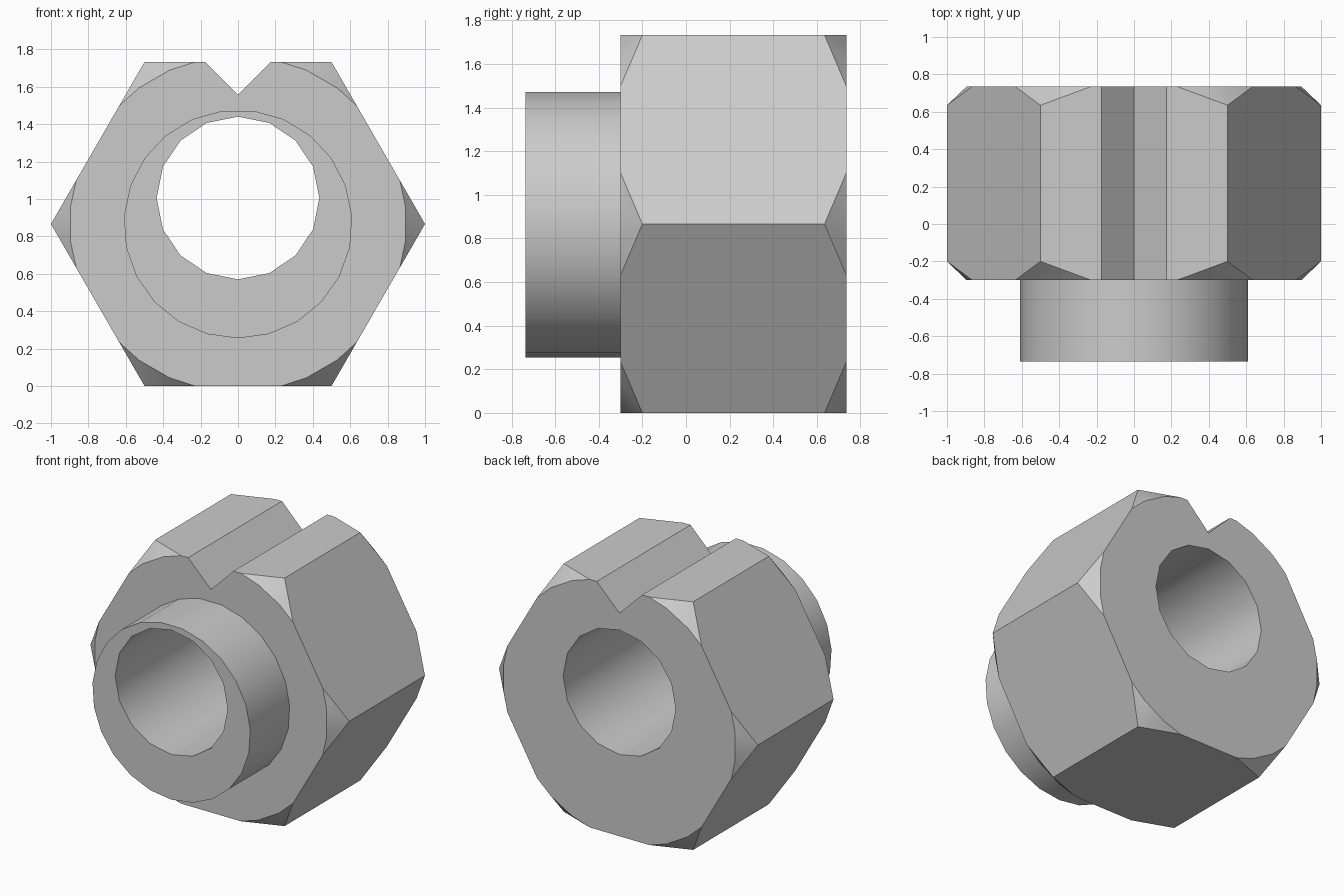
import bpy
import bmesh
from math import sin, cos, pi, radians
from mathutils import Vector

AXIS_Z = 0.866          # height of the hexagon and collar axis
FRONT, BACK = -0.30, 0.735
CHAMFER = 0.10

if "Cube" in bpy.data.objects:
    bpy.data.objects.remove(bpy.data.objects["Cube"], do_unlink=True)

steel = bpy.data.materials.new("plain grey metal")
steel.use_nodes = True
GREY = (0.6, 0.6, 0.6, 1)
steel.diffuse_color = GREY
steel.node_tree.nodes["Principled BSDF"].inputs["Base Color"].default_value = GREY


def make_object(name, bm):
    bmesh.ops.recalc_face_normals(bm, faces=bm.faces)
    mesh = bpy.data.meshes.new(name)
    bm.to_mesh(mesh)
    bm.free()
    mesh.materials.append(steel)
    obj = bpy.data.objects.new(name, mesh)
    bpy.context.collection.objects.link(obj)
    return obj


def prism(name, outline, y0, y1):
    """Extrude an (x, z) outline along y."""
    bm = bmesh.new()
    face = bm.faces.new([bm.verts.new((x, y0, z)) for x, z in outline])
    grown = bmesh.ops.extrude_face_region(bm, geom=[face])["geom"]
    moved = [v for v in grown if isinstance(v, bmesh.types.BMVert)]
    bmesh.ops.translate(bm, verts=moved, vec=(0, y1 - y0, 0))
    return make_object(name, bm)


def ring(radius, count, z, start):
    return [(radius * cos(start + 2 * pi * i / count),
             z + radius * sin(start + 2 * pi * i / count)) for i in range(count)]


def combine(target, tool, operation):
    mod = target.modifiers.new(operation, "BOOLEAN")
    mod.object = tool
    mod.operation = operation
    mod.solver = "EXACT"
    bpy.context.view_layer.objects.active = target
    bpy.ops.object.modifier_apply(modifier=mod.name)
    bpy.data.objects.remove(tool, do_unlink=True)


# Hexagonal body with rounded chamfers at the corners
bm = bmesh.new()
corners = [Vector(p) for p in ring(1.0, 6, AXIS_Z, 0)]
for i, corner in enumerate(corners):
    rim = [corner.lerp(corners[i - 1], 0.27), corner.lerp(corners[(i + 1) % 6], 0.27)]
    for offset in (-6, 6):
        a = radians(60 * i + offset)
        rim.append(Vector((0.9 * cos(a), AXIS_Z + 0.9 * sin(a))))
    for end, inward in ((FRONT, CHAMFER), (BACK, -CHAMFER)):
        bm.verts.new((corner.x, end + inward, corner.y))
        for p in rim:
            bm.verts.new((p.x, end, p.y))
bmesh.ops.convex_hull(bm, input=bm.verts)
bmesh.ops.dissolve_limit(bm, angle_limit=radians(1), verts=bm.verts, edges=bm.edges)
body = make_object("hex_body_with_collar", bm)

# Round collar on the front
collar = prism("collar", ring(0.611, 23, AXIS_Z, -pi / 2), -0.735, -0.1)
combine(body, collar, "UNION")

# Off-centre bore through everything
bore = prism("bore_cutter", ring(0.435, 16, 1.005, pi / 2), -1, 1)
combine(body, bore, "DIFFERENCE")

# V groove along the top
groove = prism("groove_cutter", [(0, 1.557), (0.35, 1.907), (-0.35, 1.907)], -1, 1)
combine(body, groove, "DIFFERENCE")

# Smooth round walls, crisp edges
bpy.ops.object.select_all(action="DESELECT")
body.select_set(True)
bpy.context.view_layer.objects.active = body
bpy.ops.object.shade_smooth_by_angle(angle=radians(30))
